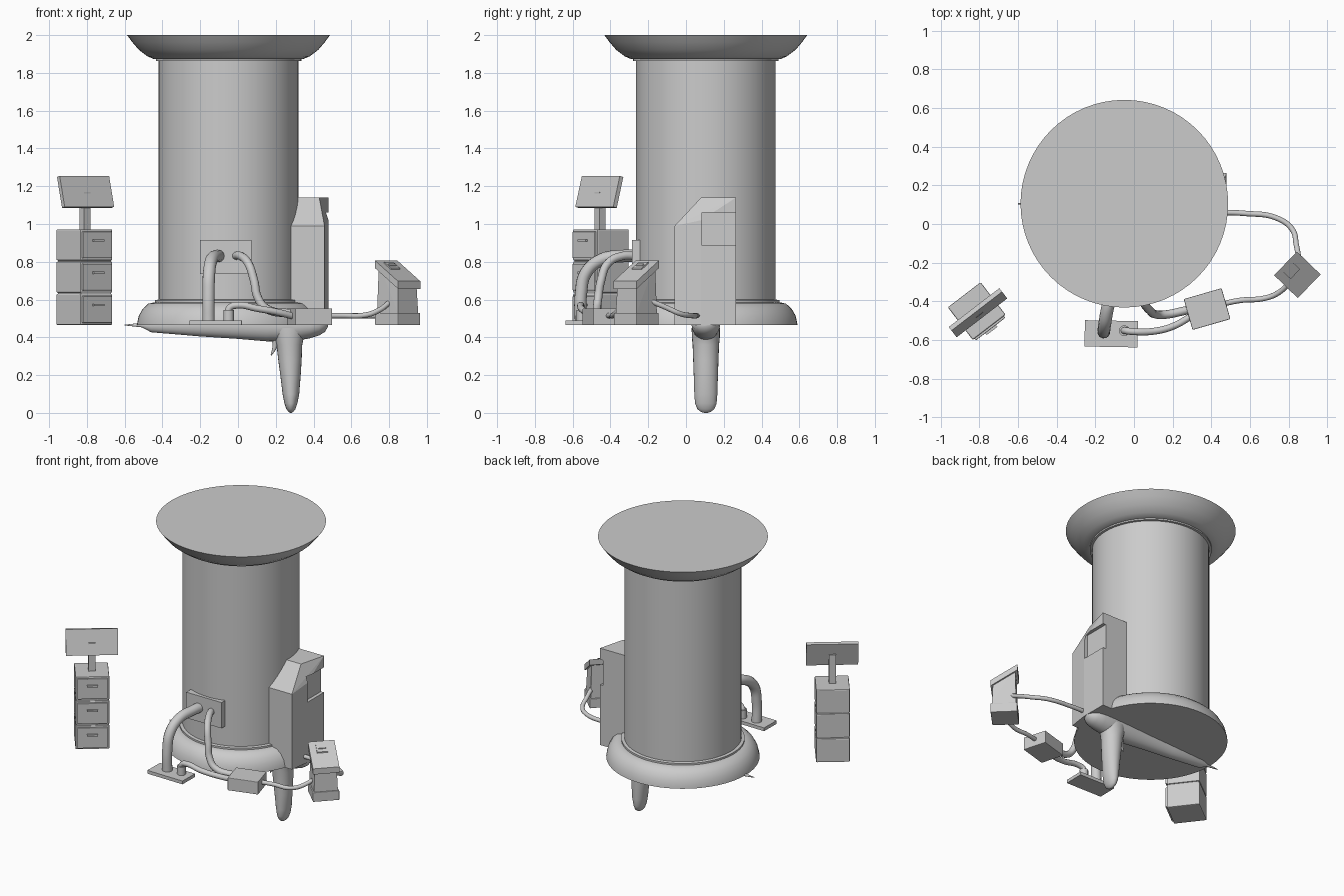
import bpy, bmesh, math
from mathutils import Vector, Matrix

if "Cube" in bpy.data.objects:
    bpy.data.objects.remove(bpy.data.objects["Cube"])

C = (-0.05, 0.105)   # axis of the column
FLOOR = 0.465


def finish(name, bm, smooth=False, bevel=0):
    bmesh.ops.recalc_face_normals(bm, faces=bm.faces)
    me = bpy.data.meshes.new(name)
    bm.to_mesh(me)
    bm.free()
    ob = bpy.data.objects.new(name, me)
    bpy.context.collection.objects.link(ob)
    if bevel:
        m = ob.modifiers.new("bevel", 'BEVEL')
        m.width, m.segments = bevel, 2
    if smooth:
        bpy.ops.object.select_all(action='DESELECT')
        ob.select_set(True)
        bpy.context.view_layer.objects.active = ob
        bpy.ops.object.shade_smooth_by_angle(angle=math.radians(35))
    return ob


def loft(name, rings, n=24):
    """Skin elliptical rings given as (centre, half axis u, half axis v)."""
    bm = bmesh.new()
    loops = []
    for c, u, v in rings:
        c, u, v = Vector(c), Vector(u), Vector(v)
        loops.append([bm.verts.new(c + u * math.cos(t) + v * math.sin(t))
                      for t in (2 * math.pi * i / n for i in range(n))])
    for a, b in zip(loops, loops[1:]):
        for i in range(n):
            j = (i + 1) % n
            bm.faces.new((a[i], a[j], b[j], b[i]))
    bm.faces.new(loops[0])
    bm.faces.new(loops[-1])
    return finish(name, bm, True)


def hull(name, pts, mat=Matrix(), bevel=0):
    bm = bmesh.new()
    for p in pts:
        bm.verts.new(mat @ Vector(p))
    bmesh.ops.convex_hull(bm, input=bm.verts)
    bmesh.ops.dissolve_limit(bm, angle_limit=0.01, verts=bm.verts, edges=bm.edges)
    return finish(name, bm, bevel=bevel)


def box(name, lo, hi, mat=Matrix(), bevel=0):
    return hull(name, [(x, y, z) for x in (lo[0], hi[0]) for y in (lo[1], hi[1])
                       for z in (lo[2], hi[2])], mat, bevel)


def frame(x, y, deg):
    return Matrix.Translation((x, y, 0)) @ Matrix.Rotation(math.radians(deg), 4, 'Z')


def tube(name, pts, r, taper=False):
    cu = bpy.data.curves.new(name, 'CURVE')
    cu.dimensions = '3D'
    cu.bevel_depth, cu.bevel_resolution, cu.resolution_u = r, 4, 8
    cu.use_fill_caps = True
    sp = cu.splines.new('BEZIER')
    sp.bezier_points.add(len(pts) - 1)
    for i, (b, p) in enumerate(zip(sp.bezier_points, pts)):
        b.co = p
        b.handle_left_type = b.handle_right_type = 'AUTO'
        if taper:
            b.radius = 1 - 0.85 * i / (len(pts) - 1)
    ob = bpy.data.objects.new(name, cu)
    bpy.context.collection.objects.link(ob)


# Column with flared foot and dish top
profile = [(.485, FLOOR), (.483, .48), (.475, .515), (.455, .55), (.425, .578), (.395, .585),
           (.39, .585), (.39, .597), (.37, .6), (.37, 1.862), (.385, 1.863), (.385, 1.873),
           (.395, 1.873), (.43, 1.888), (.475, 1.922), (.51, 1.963), (.537, 2.0)]
loft("column", [((*C, z), (r, 0, 0), (0, r, 0)) for r, z in profile], 64)

# Tapering barrel, grip and trigger under the foot
barrel = [(-.6, .002, .003), (-.51, .012, .01), (-.46, .038, .03), (-.2, .06, .045), (0, .073, .055),
          (.15, .086, .066), (.3, .085, .074), (.38, .07, .075), (.43, .055, .066),
          (.46, .036, .045), (.477, .008, .012)]
loft("barrel", [((x, C[1], FLOOR), (0, w, 0), (0, 0, h)) for x, h, w in barrel], 32)
grip = [(.45, .272, .1, .075), (.4, .27, .078, .074), (.36, .272, .068, .07), (.28, .275, .062, .067),
        (.2, .278, .054, .064), (.1, .28, .044, .061), (.05, .28, .034, .057),
        (.02, .28, .024, .045), (.005, .28, .012, .025), (0, .28, .004, .008)]
loft("grip", [((x, C[1], z), (hx, 0, 0), (0, hy, 0)) for z, x, hx, hy in grip])
tube("trigger", [(.2, C[1], .39), (.193, C[1], .345), (.175, C[1], .305)], .02, True)

# Tall cabinet with a recessed corner window
cabinet = hull("cabinet", [(.25, -.06, z) for z in (FLOOR, .99)] + [(.458, -.06, z) for z in (FLOOR, .99)]
               + [(.478, y, FLOOR) for y in (.08, .265)] + [(.25, .265, FLOOR), (.25, .265, 1.14)]
               + [(.25, .08, 1.14), (.43, .08, 1.14), (.478, .265, 1.14), (.478, .08, 1.02)])
cutter = box("window_cutter", (.455, .085, .885), (.6, .3, 1.06))
cutter.hide_render = True
cutter.hide_set(True)
cut = cabinet.modifiers.new("window", 'BOOLEAN')
cut.operation, cut.object, cut.solver = 'DIFFERENCE', cutter, 'EXACT'

# Console: foot, tapered body, sloping panel (local -y is its front)
M = frame(.845, -.263, 46)
box("console_foot", (-.085, -.085, FLOOR), (.085, .085, .53), M, .004)
hull("console_body", [(sx * w, sy * w, z) for sx in (-1, 1) for sy in (-1, 1)
                      for w, z in ((.077, .53), (.07, .74 + .05 * sy))], M)
slope = .11 / .17


def on_panel(name, x0, x1, y0, y1, lift, thick):
    hull(name, [(x, y, .752 + slope * y + h) for x in (x0, x1) for y in (y0, y1)
                for h in (lift - thick, lift)], M)


on_panel("console_panel", -.085, .085, -.085, .085, 0, .04)
on_panel("console_screen", -.04, .03, .01, .06, .008, .02)
on_panel("console_slot", -.03, .02, .028, .038, .014, .02)

# Drawer stand with tilted sign
M = frame(-.81, -.455, 37.5)
for i in range(3):
    z = FLOOR + .171 * i
    box("drawer_case", (-.107, -.1, z), (.107, .112, z + .165), M, .006)
    box("drawer_front", (-.096, -.112, z + .012), (.096, -.095, z + .153), M, .004)
    box("drawer_handle", (-.035, -.124, z + .1), (.035, -.11, z + .112), M)
box("drawer_core", (-.1, -.095, FLOOR + .01), (.1, .105, .968), M)
box("sign_post", (-.022, -.02, .96), (.022, .02, 1.17), M)
T = M @ Matrix.Translation((0, -.005, 1.17)) @ Matrix.Rotation(math.radians(-15), 4, 'X')
box("sign_board", (-.165, -.012, -.085), (.165, .012, .085), T)

# Wall plate, floor plate, junction box
box("wall_plate", (-.2, -.285, .735), (.072, -.23, .915))
box("floor_plate", (-.137, -.068, FLOOR), (.137, .068, .488), frame(-.118, -.568, -1))
box("junction_box", (-.102, -.083, FLOOR), (.102, .083, .553), frame(.378, -.44, 16), .004)

# Pipes and cables
tube("large_pipe", [(-.1, -.25, .83), (-.115, -.34, .83), (-.14, -.45, .81), (-.153, -.53, .74),
                    (-.156, -.556, .63), (-.156, -.556, .47)], .033)
tube("wall_pipe", [(-.02, -.25, .83), (.015, -.34, .83), (.055, -.415, .79), (.085, -.45, .7),
                   (.105, -.465, .61), (.15, -.47, .552), (.3, -.44, .525)], .022)
tube("floor_stub", [(-.05, -.552, .47), (-.05, -.552, .545)], .028)
tube("floor_cable", [(-.05, -.552, .5), (-.045, -.552, .555), (0, -.557, .57), (.1, -.555, .553),
                     (.2, -.53, .535), (.3, -.475, .51)], .018)
tube("console_cable", [(.45, -.415, .515), (.55, -.395, .515), (.67, -.385, .517), (.74, -.36, .54),
                       (.82, -.29, .6)], .014)
tube("cabinet_cable", [(.45, .06, .515), (.57, .055, .515), (.74, .03, .515), (.82, -.03, .525),
                       (.84, -.11, .56), (.86, -.22, .605)], .014)
